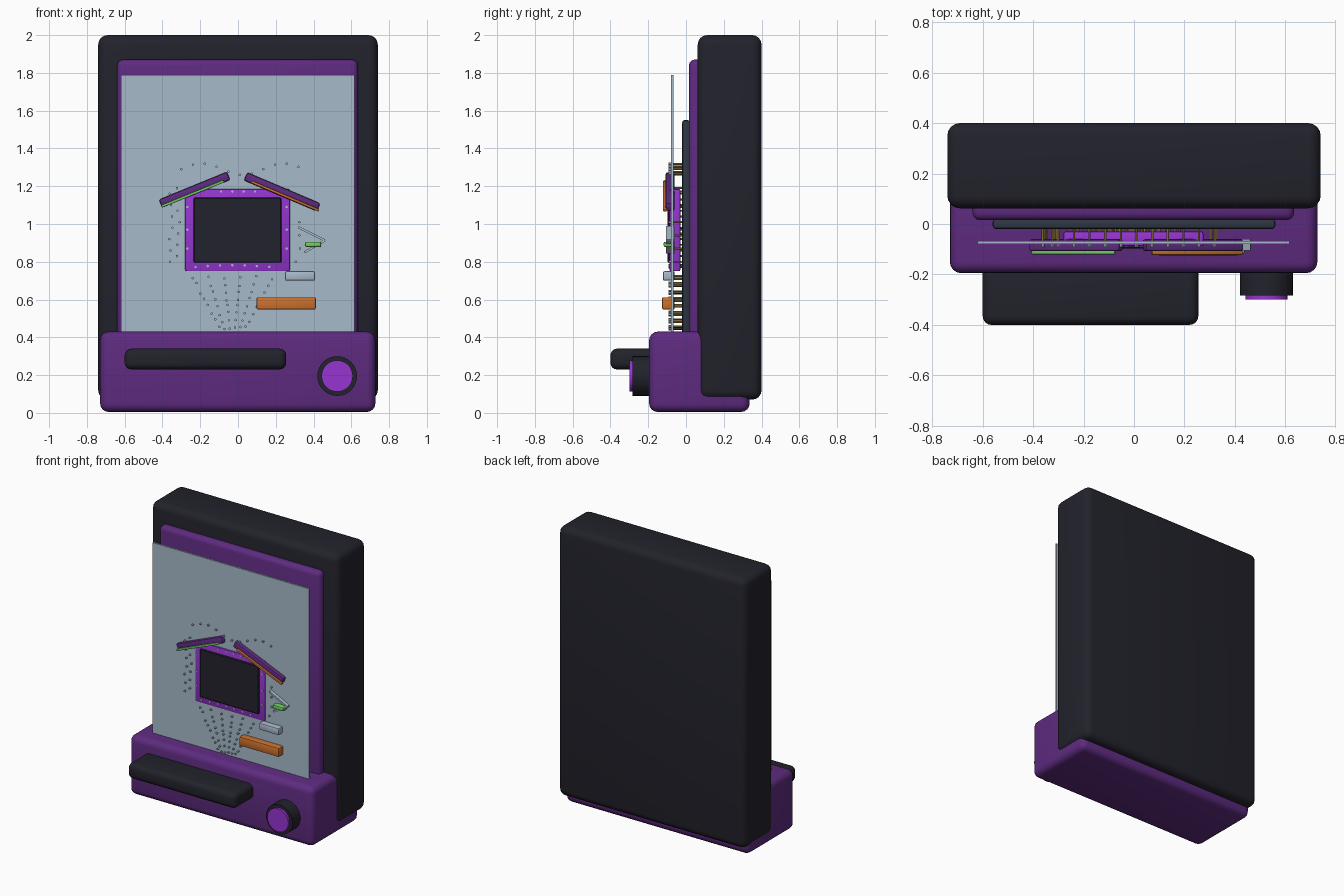
import bpy, bmesh, math, random
from mathutils import Matrix, Vector

if "Cube" in bpy.data.objects:
    bpy.data.objects.remove(bpy.data.objects["Cube"])

random.seed(4)


def material(name, rgb):
    m = bpy.data.materials.new(name)
    m.diffuse_color = (*rgb, 1)
    m.use_nodes = True
    m.node_tree.nodes["Principled BSDF"].inputs["Base Color"].default_value = m.diffuse_color
    return m


DARK = material("dark_navy", (0.016, 0.016, 0.025))
SLATE = material("slate", (0.03, 0.037, 0.055))
PURPLE = material("purple", (0.112, 0.024, 0.215))
BRIGHT = material("bright_purple", (0.30, 0.036, 0.63))
GLASS = material("pale_blue", (0.39, 0.49, 0.59))
ORANGE = material("orange", (0.60, 0.165, 0.026))
GREEN = material("green", (0.16, 0.62, 0.12))
BRASS = material("brass", (0.38, 0.25, 0.07))
SILVER = material("silver", (0.42, 0.52, 0.58))


def finish(name, bm, mat):
    mesh = bpy.data.meshes.new(name)
    bm.to_mesh(mesh)
    bm.free()
    mesh.materials.append(mat)
    ob = bpy.data.objects.new(name, mesh)
    bpy.context.collection.objects.link(ob)
    bpy.ops.object.select_all(action='DESELECT')
    ob.select_set(True)
    bpy.context.view_layer.objects.active = ob
    bpy.ops.object.shade_smooth_by_angle(angle=math.radians(35))
    return ob


def box(name, x, y, z, mat, bevel=0.0, segments=3):
    """Rounded box spanning three (min, max) ranges."""
    bm = bmesh.new()
    size = [r[1] - r[0] for r in (x, y, z)]
    bmesh.ops.create_cube(bm, size=1)
    bmesh.ops.scale(bm, vec=size, verts=bm.verts)
    if bevel:
        bmesh.ops.bevel(bm, geom=bm.edges[:], offset=bevel, segments=segments,
                        profile=0.5, affect='EDGES')
    bmesh.ops.translate(bm, vec=[sum(r) / 2 for r in (x, y, z)], verts=bm.verts)
    return finish(name, bm, mat)


def bar(name, a, b, thick, y, mat, bevel=0.0):
    """Slanted bar in the front plane from a to b, each (x, z)."""
    d = Vector(b) - Vector(a)
    ob = box(name, (-d.length / 2, d.length / 2),
             ((y[0] - y[1]) / 2, (y[1] - y[0]) / 2),
             (-thick / 2, thick / 2), mat, bevel, 2)
    ob.location = ((a[0] + b[0]) / 2, sum(y) / 2, (a[1] + b[1]) / 2)
    ob.rotation_euler.y = -math.atan2(d.y, d.x)
    return ob


def add_rod(bm, x, z, r, y, sides):
    """Cylinder along y."""
    m = Matrix.Translation((x, sum(y) / 2, z)) @ Matrix.Rotation(math.pi / 2, 4, 'X')
    bmesh.ops.create_cone(bm, cap_ends=True, segments=sides, radius1=r, radius2=r,
                          depth=y[1] - y[0], matrix=m)


def rods(name, points, r, y, mat, sides=6):
    bm = bmesh.new()
    for x, z in points:
        add_rod(bm, x, z, r, y, sides)
    return finish(name, bm, mat)


# Cabinet, base and playfield layers
box("cabinet", (-0.74, 0.74), (0.062, 0.40), (0.07, 2.0), DARK, 0.05, 4)
box("base", (-0.73, 0.727), (-0.195, 0.337), (0.005, 0.43), PURPLE, 0.045, 4)
box("back_surround", (-0.64, 0.635), (0.015, 0.10), (0.30, 1.87), PURPLE, 0.03)
box("playfield", (-0.56, 0.56), (-0.02, 0.02), (0.35, 1.55), SLATE, 0.012, 2)
box("glass_panel", (-0.62, 0.617), (-0.08, -0.067), (0.35, 1.79), GLASS)

# Front tray and knob
box("tray", (-0.60, 0.255), (-0.40, -0.15), (0.23, 0.34), DARK, 0.035, 4)
rods("knob", [(0.525, 0.195)], 0.105, (-0.283, -0.15), DARK, 32)
rods("knob_cap", [(0.525, 0.195)], 0.083, (-0.30, -0.27), BRIGHT, 32)

# Display with its frame
box("display_frame", (-0.28, 0.275), (-0.088, -0.03), (0.75, 1.185), BRIGHT, 0.008, 2)
box("display", (-0.235, 0.23), (-0.098, -0.05), (0.795, 1.14), DARK, 0.005, 1)

# Canopies over the display with coloured strips on their lower edges
bar("left_canopy", (-0.41, 1.108), (-0.05, 1.255), 0.046, (-0.108, -0.06), PURPLE, 0.01)
bar("right_canopy", (0.04, 1.252), (0.427, 1.088), 0.046, (-0.108, -0.06), PURPLE, 0.01)
bar("left_strip", (-0.405, 1.093), (-0.075, 1.227), 0.014, (-0.12, -0.10), GREEN, 0.004)
bar("right_strip", (0.07, 1.224), (0.428, 1.072), 0.014, (-0.122, -0.10), ORANGE, 0.004)

# Small gate, catchers and pockets
bar("upper_gate_arm", (0.32, 0.983), (0.46, 0.913), 0.012, (-0.105, -0.06), SILVER)
bar("lower_gate_arm", (0.46, 0.913), (0.352, 0.85), 0.012, (-0.105, -0.06), SILVER)
box("gate_light", (0.355, 0.44), (-0.118, -0.06), (0.878, 0.906), GREEN, 0.008, 2)
box("small_pocket", (0.25, 0.407), (-0.122, -0.06), (0.70, 0.75), GLASS, 0.008, 2)
box("large_pocket", (0.098, 0.412), (-0.127, -0.06), (0.547, 0.612), ORANGE, 0.008, 2)

# Pins: a ring round the display, side clusters, a top arc and a lower funnel
pins = [(0.065 * i - 0.03, 0.772 + 0.01 * math.cos(i * 0.5)) for i in range(-3, 4)]
pins += [(0.06 * i - 0.03, 1.172) for i in range(-1, 3)]
pins += [(s, z) for s in (-0.268, 0.258) for z in (0.87, 0.97, 1.09)]
for i in range(11):
    x = -0.30 + 0.062 * i
    pins.append((x, 1.29 + 0.03 * math.sin(i * 0.9)))
for z in [0.80 + 0.06 * i for i in range(7)]:
    pins += [(-0.355 + random.uniform(-0.01, 0.01), z),
             (-0.315 + random.uniform(-0.01, 0.01), z + 0.03)]
for z in [0.80 + 0.07 * i for i in range(4)]:
    pins.append((0.31 + random.uniform(-0.01, 0.02), z))
for row in range(8):
    z = 0.45 + 0.038 * row
    half = 0.07 + 0.02 * row
    for i in range(6):
        pins.append((-0.03 + half * (i / 2.5 - 1), z + random.uniform(-0.01, 0.01)))
rods("pin_shafts", pins, 0.005, (-0.07, -0.015), BRASS)
rods("pin_heads", pins, 0.007, (-0.092, -0.069), GLASS)
